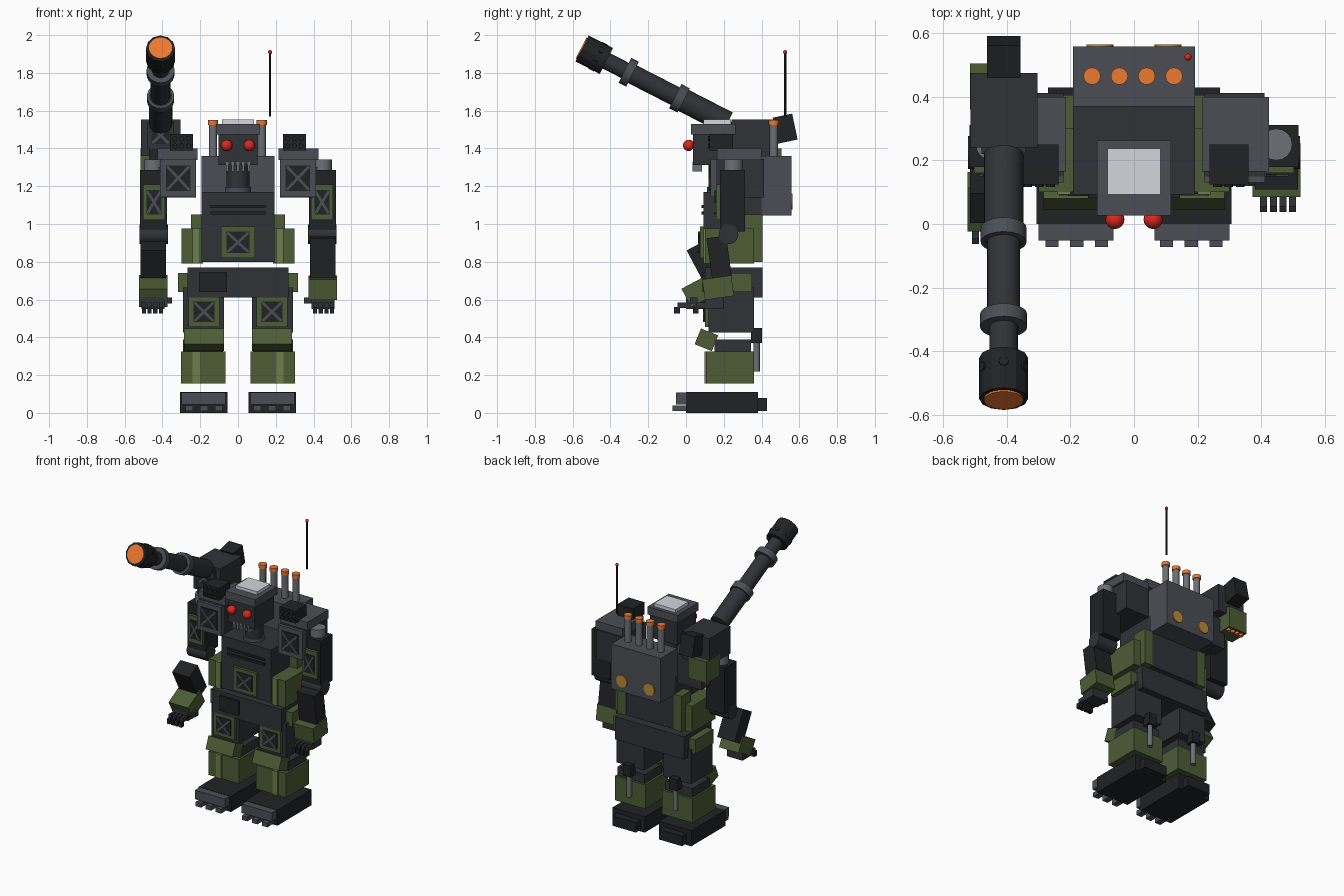
import bpy, bmesh, math
from mathutils import Matrix, Vector

if "Cube" in bpy.data.objects:
    bpy.data.objects.remove(bpy.data.objects["Cube"])


def material(name, rgb):
    m = bpy.data.materials.new(name)
    m.diffuse_color = (*rgb, 1)
    m.use_nodes = True
    m.node_tree.nodes["Principled BSDF"].inputs["Base Color"].default_value = m.diffuse_color
    return m


BLACK = material("black", (0.015, 0.016, 0.018))
DARK = material("dark_grey", (0.03, 0.032, 0.037))
GREY = material("steel_grey", (0.07, 0.076, 0.09))
PALE = material("pale_grey", (0.15, 0.16, 0.18))
GREEN = material("green", (0.075, 0.107, 0.036))
LIGHT = material("light_green", (0.15, 0.21, 0.075))
ORANGE = material("orange", (0.85, 0.19, 0.03))
AMBER = material("amber", (0.5, 0.26, 0.04))
RED = material("red", (0.75, 0.02, 0.012))
WHITE = material("white", (0.66, 0.67, 0.72))


def finish(name, bm, mat, matrix):
    me = bpy.data.meshes.new(name)
    bm.to_mesh(me)
    bm.free()
    me.materials.append(mat)
    ob = bpy.data.objects.new(name, me)
    ob.matrix_world = matrix
    bpy.context.collection.objects.link(ob)
    return ob


def block(name, c, size, mat, tilt=0, axis='X'):
    bm = bmesh.new()
    bmesh.ops.create_cube(bm, size=1)
    bmesh.ops.scale(bm, vec=size, verts=bm.verts)
    return finish(name, bm, mat, Matrix.Translation(c) @ Matrix.Rotation(math.radians(tilt), 4, axis))


def box(name, x, y, z, mat):
    c = [(a + b) / 2 for a, b in (x, y, z)]
    return block(name, c, [abs(b - a) for a, b in (x, y, z)], mat)


def sided(s, a, b):
    return (s * a, s * b)


def rod(name, p, q, r, mat, n=16):
    p, q = Vector(p), Vector(q)
    bm = bmesh.new()
    bmesh.ops.create_cone(bm, cap_ends=True, segments=n, radius1=r, radius2=r, depth=(q - p).length)
    rot = (q - p).to_track_quat('Z', 'Y').to_matrix().to_4x4()
    ob = finish(name, bm, mat, Matrix.Translation((p + q) / 2) @ rot)
    for f in ob.data.polygons:
        f.use_smooth = n > 12 and len(f.vertices) == 4
    return ob


def ball(name, c, r, mat):
    bm = bmesh.new()
    bmesh.ops.create_uvsphere(bm, u_segments=16, v_segments=10, radius=r)
    ob = finish(name, bm, mat, Matrix.Translation(c))
    for f in ob.data.polygons:
        f.use_smooth = True


def braced_panel(name, x, y, z, w, h, frame):
    # framed inset plate with crossed braces, facing forward
    block(name + "_frame", (x, y, z), (w, 0.03, h), frame)
    block(name + "_inset", (x, y - 0.014, z), (w * .68, 0.012, h * .68), BLACK)
    a = math.degrees(math.atan2(h, w))
    for s in (-1, 1):
        block(name + "_brace", (x, y - 0.02, z), (math.hypot(w, h) * .62, 0.012, 0.014), GREY, s * a, 'Y')


# legs
for s in (-1, 1):
    cx = s * 0.18
    box("foot", sided(s, .055, .307), (0, .38), (0, .11), BLACK)
    box("toe_cap", sided(s, .065, .30), (-.052, .02), (.045, .108), GREY)
    box("heel", sided(s, .09, .27), (.37, .43), (.01, .08), BLACK)
    for i in (-1, 0, 1):
        block("toe", (cx + i * .078, -.035, .024), (.042, .075, .03), GREY)
    box("shin", sided(s, .065, .302), (.105, .36), (.155, .325), GREEN)
    box("shin_stripe", sided(s, .2, .24), (.098, .11), (.155, .325), LIGHT)
    box("knee_joint", sided(s, .08, .29), (.15, .345), (.32, .388), DARK)
    block("knee_guard", (cx - s * .0, .108, .387), (.21, .098, .09), GREEN, -22)
    box("thigh", sided(s, .075, .29), (.12, .36), (.425, .665), DARK)
    braced_panel("thigh_panel", s * .18, .115, .535, .165, .16, GREEN)
    box("piston_mount", sided(s, .15, .21), (.345, .402), (.37, .45), BLACK)
    rod("knee_piston", (cx, .374, .22), (cx, .374, .40), .017, PALE)

# pelvis
box("pelvis", (-.268, .268), (.10, .406), (.61, .77), DARK)
box("hip_plate", (-.207, -.058), (.088, .11), (.64, .745), BLACK)
for s in (-1, 1):
    box("hip_guard", sided(s, .25, .318), (.15, .35), (.64, .74), GREEN)

# torso
box("torso", (-.192, .192), (.092, .40), (.80, 1.17), DARK)
for z in (1.058, 1.092):
    box("chest_vent", (-.145, .145), (.082, .10), (z - .008, z + .008), BLACK)
braced_panel("belly_panel", 0, .09, .903, .18, .165, GREEN)
for s in (-1, 1):
    box("waist_guard", sided(s, .185, .30), (.10, .36), (.79, .976), GREEN)
    box("waist_rear_guard", sided(s, .185, .25), (.30, .405), (.80, 1.05), GREEN)
    box("waist_stripe", sided(s, .2, .24), (.092, .105), (.79, .976), LIGHT)

# backpack with exhaust stacks, lamps and aerial
box("backpack", (-.192, .192), (.37, .558), (1.045, 1.36), GREY)
for i in range(4):
    x = -.132 + i * .086
    rod("exhaust_stack", (x, .465, 1.35), (x, .465, 1.53), .022, PALE)
    rod("exhaust_cap", (x, .465, 1.525), (x, .465, 1.55), .027, ORANGE)
for s in (-1, 1):
    rod("rear_lamp", (s * .107, .55, 1.12), (s * .107, .565, 1.12), .042, AMBER)
rod("aerial", (.17, .525, 1.57), (.17, .525, 1.91), .006, BLACK, 8)
ball("aerial_tip", (.17, .525, 1.91), .011, RED)

# head
rod("neck", (0, .18, 1.17), (0, .18, 1.33), .06, DARK)
rod("neck_collar", (0, .18, 1.165), (0, .18, 1.195), .07, GREY)
box("head", (-.104, .104), (.037, .25), (1.312, 1.48), DARK)
box("head_cap", (-.116, .116), (.026, .262), (1.475, 1.53), GREY)
box("head_plate", (-.084, .084), (.092, .238), (1.525, 1.552), WHITE)
for i in range(5):
    block("jaw_tooth", (-.056 + i * .028, .06, 1.302), (.014, .05, .05), PALE)
for s in (-1, 1):
    ball("eye", (s * .06, .014, 1.416), .03, RED)

# shoulders and launcher pods
for s in (-1, 1):
    box("shoulder", sided(s, .222, .41), (.15, .412), (1.14, 1.345), DARK)
    braced_panel("shoulder_panel", s * .317, .145, 1.243, .19, .2, GREY)
    box("shoulder_cap", sided(s, .214, .425), (.165, .40), (1.34, 1.40), GREY)
    box("launcher_pod", sided(s, .237, .36), (.125, .25), (1.39, 1.476), BLACK)
    for i in (-1, 0, 1):
        for j in (0, 1):
            p = (s * .298 + i * .036, .13, 1.413 + j * .038)
            rod("pod_tube", p, (p[0], .116, p[2]), .014, BLACK, 8)

# arms: side, forearm tilt, (y, z) of forearm and cuff, palm front y
for s, tilt, fore, cuff, py in ((1, 8, (.175, .825), (.17, .663), .10),
                                (-1, 28, (.10, .79), (.07, .645), 0.0)):
    cx = s * .448
    rod("shoulder_joint", (cx, .25, 1.26), (cx, .25, 1.342), .05, PALE)
    box("shoulder_link", sided(s, .39, .44), (.21, .29), (1.2, 1.3), DARK)
    box("upper_arm", sided(s, .375, .518), (.18, .312), (.96, 1.285), BLACK)
    braced_panel("arm_panel", s * .445, .175, 1.115, .115, .19, GREEN)
    rod("elbow", (s * .37, .225, .945), (s * .522, .225, .945), .052, DARK)
    block("forearm", (cx, *fore), (.135, .105, .215), BLACK, tilt)
    block("cuff", (cx, *cuff), (.152, .155, .11), GREEN, tilt)
    box("palm", sided(s, .39, .51), (py, py + .1), (.55, .61), DARK)
    box("thumb", sided(s, .35, .40), (py + .02, py + .06), (.578, .61), DARK)
    for i in range(4):
        x = s * (.408 + i * .03)
        block("finger", (x, py - .018, .57), (.022, .055, .03), DARK)
        block("fingertip", (x, py - .048, .543), (.022, .03, .036), BLACK)

# cannon housing
CX = -.41
box("cannon_housing", (-.514, -.304), (.24, .475), (1.36, 1.552), DARK)
braced_panel("housing_panel", CX, .235, 1.47, .14, .14, DARK)
box("cannon_mount", (-.47, -.345), (.22, .40), (1.30, 1.40), BLACK)
block("cannon_counterweight", (CX, .525, 1.505), (.105, .105, .14), BLACK, 12)
box("ammo_box", (-.515, -.37), (.36, .505), (1.25, 1.40), GREEN)
for i in range(4):
    x = -.493 + i * .034
    rod("ammo_nozzle", (x, .475, 1.235), (x, .475, 1.27), .014, ORANGE, 12)

# cannon barrel along a tilted axis
tip = Vector((CX, -.555, 1.932))
back = Vector((0, .89, -.456)).normalized()
for name, a, b, r, mat, n in (
        ("barrel_rear", .56, .87, .062, DARK, 24), ("barrel_middle", .27, .60, .052, DARK, 24),
        ("barrel_front", .10, .30, .045, DARK, 24), ("barrel_band_rear", .56, .61, .072, GREY, 24),
        ("barrel_band_front", .26, .305, .074, GREY, 24), ("muzzle", .006, .15, .077, BLACK, 12),
        ("muzzle_glow", 0, .02, .062, ORANGE, 24)):
    rod(name, tip + back * a, tip + back * b, r, mat, n)
up = Vector((0, -back.z, back.y))
for i in range(6):
    ang = math.radians(60 * i + 30)
    out = Vector((math.cos(ang), 0, 0)) + up * math.sin(ang)
    p = tip + back * .1 + out * .066
    rod("muzzle_vent", p, p + out * .014, .016, BLACK, 8)
